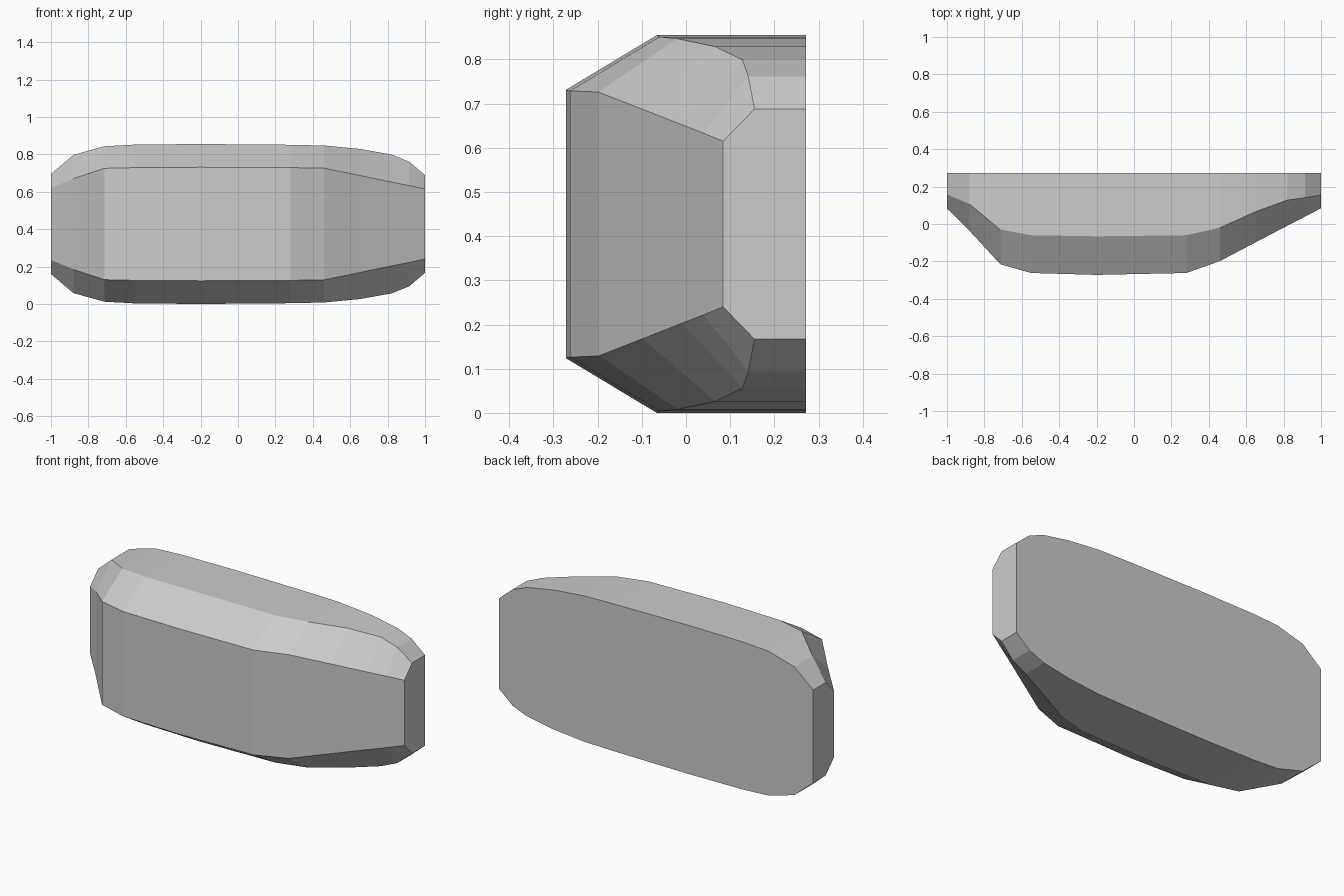
import bpy, bmesh

if "Cube" in bpy.data.objects:
    bpy.data.objects.remove(bpy.data.objects["Cube"])

HEIGHT = 0.855
BACK = 0.272

# Stations along x: x, front face y, front edge z, chamfer edge y, outer edge z
stations = [
    (-1.00, 0.083, 0.235, 0.158, 0.160),
    (-0.88, -0.036, 0.185, 0.107, 0.058),
    (-0.715, -0.215, 0.130, -0.030, 0.012),
    (-0.55, -0.262, 0.126, -0.060, 0.003),
    (-0.20, -0.272, 0.124, -0.066, 0.000),
    (0.28, -0.262, 0.126, -0.060, 0.004),
    (0.46, -0.198, 0.129, -0.020, 0.008),
    (0.65, -0.098, 0.168, 0.066, 0.026),
    (0.82, -0.009, 0.203, 0.128, 0.056),
    (0.915, 0.040, 0.222, 0.141, 0.094),
    (1.00, 0.084, 0.240, 0.155, 0.167),
]

# Loft six-point sections, mirrored about the mid height
bm = bmesh.new()
rings = []
for x, yf, zf, yc, zo in stations:
    lower = [(BACK, zo), (yc, zo), (yf, zf)]
    section = lower + [(y, HEIGHT - z) for y, z in reversed(lower)]
    rings.append([bm.verts.new((x, y, z)) for y, z in section])

for a, b in zip(rings, rings[1:]):
    for i in range(5):
        bm.faces.new((a[i], a[i + 1], b[i + 1], b[i]))

# Flat ends and flat back
bm.faces.new(rings[0])
bm.faces.new(rings[-1])
bm.faces.new([r[0] for r in rings] + [r[5] for r in reversed(rings)])
bmesh.ops.recalc_face_normals(bm, faces=bm.faces)

mesh = bpy.data.meshes.new("faceted_shell")
bm.to_mesh(mesh)
bm.free()
bpy.context.collection.objects.link(bpy.data.objects.new("faceted_shell", mesh))
